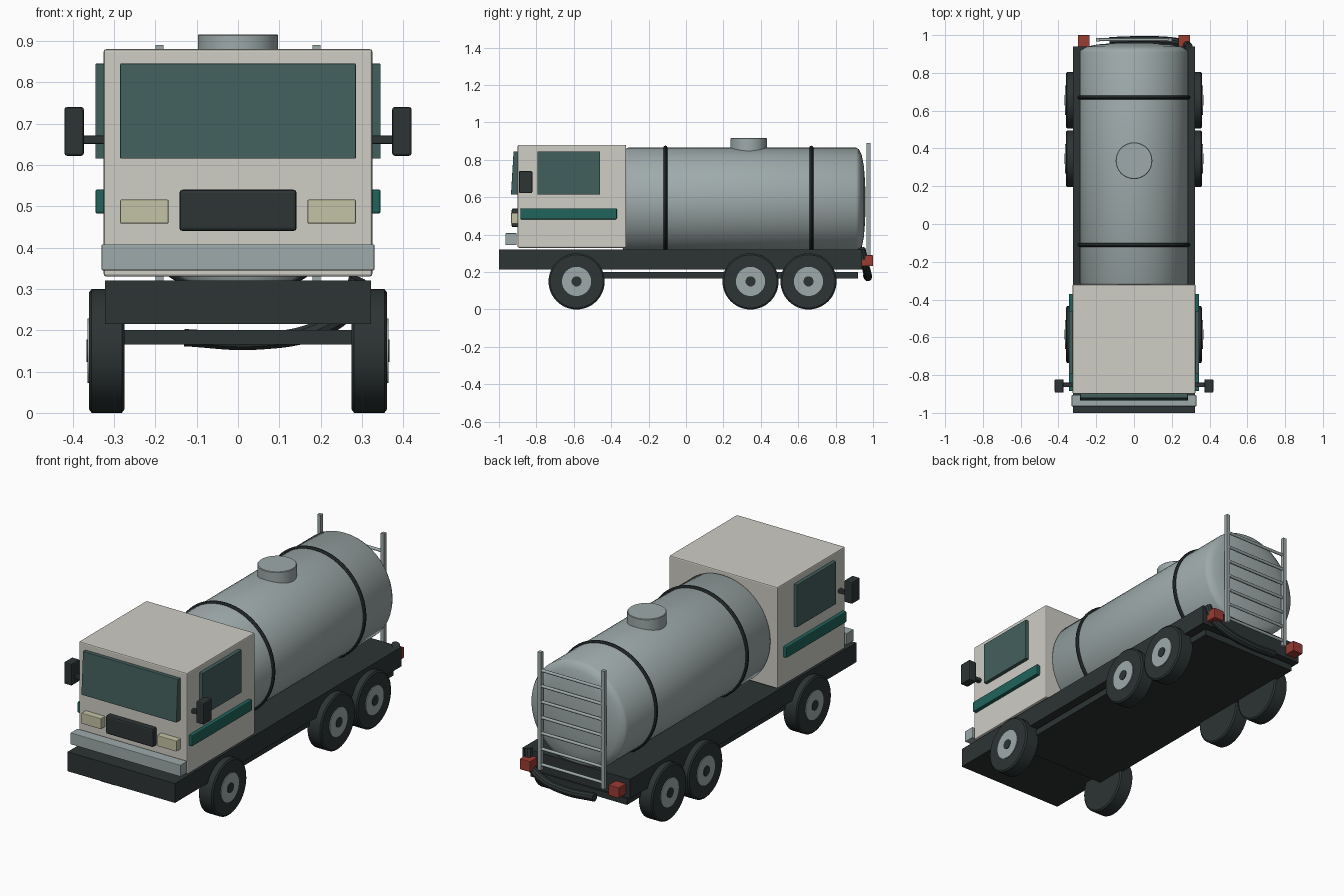
import bpy
import bmesh
from math import radians, pi
from mathutils import Matrix, Vector

if "Cube" in bpy.data.objects:
    bpy.data.objects.remove(bpy.data.objects["Cube"], do_unlink=True)


def material(name, rgb):
    mat = bpy.data.materials.new(name)
    mat.use_nodes = True
    mat.diffuse_color = (*rgb, 1)
    mat.node_tree.nodes["Principled BSDF"].inputs["Base Color"].default_value = (*rgb, 1)
    return mat


CAB = material("cab off white", (0.62, 0.61, 0.56))
STEEL = material("steel grey", (0.34, 0.40, 0.40))
DARK = material("dark rubber", (0.026, 0.034, 0.034))
GLASS = material("tinted glass", (0.055, 0.115, 0.108))
GREEN = material("green stripe", (0.014, 0.125, 0.105))
CREAM = material("lamp cream", (0.55, 0.55, 0.38))
RED = material("tail lamp red", (0.33, 0.045, 0.032))


def smooth(ob, angle=35):
    bpy.ops.object.select_all(action="DESELECT")
    ob.select_set(True)
    bpy.context.view_layer.objects.active = ob
    bpy.ops.object.shade_smooth_by_angle(angle=radians(angle))


def finish(name, bm, mat):
    bmesh.ops.recalc_face_normals(bm, faces=bm.faces)
    mesh = bpy.data.meshes.new(name)
    bm.to_mesh(mesh)
    bm.free()
    mesh.materials.append(mat)
    ob = bpy.data.objects.new(name, mesh)
    bpy.context.collection.objects.link(ob)
    return ob


def box(name, xs, ys, zs, mat, bevel=0.0):
    """Box between low and high limits on each axis."""
    lows, highs = Vector((xs[0], ys[0], zs[0])), Vector((xs[1], ys[1], zs[1]))
    bm = bmesh.new()
    bmesh.ops.create_cube(bm, size=1)
    for v in bm.verts:
        v.co = (lows + highs) / 2 + v.co * (highs - lows)
    if bevel:
        bmesh.ops.bevel(bm, geom=bm.edges[:], offset=bevel, segments=2,
                        profile=0.5, affect="EDGES")
    return finish(name, bm, mat)


def side_box(name, side, xs, ys, zs, mat, bevel=0.0):
    return box(name, sorted(side * x for x in xs), ys, zs, mat, bevel)


def lathe(name, profile, axis, centre, mat, steps=48):
    """Turn (radius, distance along axis) points around an axis."""
    bm = bmesh.new()
    verts = [bm.verts.new((r, 0, h)) for r, h in profile]
    edges = [bm.edges.new(pair) for pair in zip(verts, verts[1:])]
    bmesh.ops.spin(bm, geom=verts + edges, axis=(0, 0, 1), cent=(0, 0, 0),
                   angle=2 * pi, steps=steps)
    bmesh.ops.remove_doubles(bm, verts=bm.verts, dist=0.0001)
    turn = Vector((0, 0, 1)).rotation_difference(Vector(axis)).to_matrix().to_4x4()
    bm.transform(Matrix.Translation(centre) @ turn)
    ob = finish(name, bm, mat)
    smooth(ob)
    return ob


# Chassis
box("chassis_deck", (-0.322, 0.322), (-1, 0.94), (0.215, 0.32), DARK)
box("lower_frame", (-0.29, 0.29), (-0.6, 0.92), (0.165, 0.2), DARK)

# Cab
box("cab", (-0.325, 0.325), (-0.9, -0.32), (0.33, 0.88), CAB, 0.006)
box("front_bumper", (-0.33, 0.33), (-0.965, -0.905), (0.345, 0.408), STEEL, 0.003)
box("grille", (-0.142, 0.142), (-0.932, -0.895), (0.44, 0.54), DARK, 0.008)

# Raked windscreen, leaning back towards the roof
screen = box("windscreen", (-0.285, 0.285), (-0.922, -0.9), (0.615, 0.845), GLASS, 0.002)
for v in screen.data.vertices:
    v.co.y -= 0.06 * (0.845 - v.co.z) if v.co.y < -0.91 else 0

# Cab fittings on both sides
for side, label in ((1, "left"), (-1, "right")):
    side_box(label + "_headlight", side, (0.168, 0.285), (-0.935, -0.895),
             (0.458, 0.516), CREAM, 0.003)
    side_box(label + "_window", side, (0.32, 0.345), (-0.795, -0.46),
             (0.615, 0.845), GLASS, 0.002)
    side_box(label + "_stripe", side, (0.32, 0.345), (-0.885, -0.37),
             (0.482, 0.541), GREEN, 0.005)
    side_box(label + "_mirror_arm", side, (0.32, 0.385), (-0.863, -0.84),
             (0.65, 0.671), DARK, 0.004)
    side_box(label + "_mirror", side, (0.373, 0.42), (-0.893, -0.822),
             (0.622, 0.74), DARK, 0.006)
    side_box(label + "_tail_lamp", side, (0.235, 0.297), (0.935, 1.0),
             (0.232, 0.29), RED, 0.003)

# Wheels with hub discs and axle caps
for side, label in ((1, "left"), (-1, "right")):
    for y, place in ((-0.585, "front"), (0.345, "middle"), (0.655, "rear")):
        name = label + "_" + place
        axis, centre = (side, 0, 0), (0, y, 0.15)
        lathe(name + "_tyre", [(0, 0.275), (0.142, 0.275), (0.15, 0.281),
                               (0.15, 0.354), (0.142, 0.36), (0, 0.36)], axis, centre, DARK)
        lathe(name + "_hub", [(0.078, 0.34), (0.078, 0.364), (0, 0.364)],
              axis, centre, STEEL, 32)
        lathe(name + "_axle_cap", [(0.027, 0.35), (0.027, 0.367), (0, 0.367)],
              axis, centre, DARK, 24)

# Tank with shallow domed ends
R, MID, HALF = 0.288, 0.3, 0.61
dome = [(R, 0), (0.28, 0.014), (0.25, 0.029), (0.19, 0.041), (0.1, 0.048), (0, 0.05)]
ends = [(r, HALF + h) for r, h in dome]
lathe("tank", [(r, -h) for r, h in reversed(ends)] + ends, (0, 1, 0),
      (0, MID, 0.577), STEEL, 64)
lathe("tank_hatch", [(0.097, 0.8), (0.097, 0.913), (0.094, 0.916), (0, 0.916)],
      (0, 0, 1), (0, 0.335, 0), STEEL)

# Straps around the tank
for y, label in ((-0.11, "front"), (0.67, "rear")):
    bpy.ops.mesh.primitive_torus_add(
        major_radius=R, minor_radius=0.011, major_segments=64, minor_segments=10,
        location=(0, y, 0.577), rotation=(pi / 2, 0, 0))
    strap = bpy.context.object
    strap.name = label + "_tank_strap"
    strap.data.materials.append(DARK)
    smooth(strap)

# Rear ladder
for side, label in ((1, "left"), (-1, "right")):
    side_box(label + "_ladder_rail", side, (0.18, 0.2), (0.966, 0.986), (0.25, 0.89), STEEL)
for i in range(7):
    lathe("ladder_rung", [(0, -0.19), (0.008, -0.19), (0.008, 0.19), (0, 0.19)],
          (1, 0, 0), (0, 0.976, 0.28 + 0.085 * i), STEEL, 12)

# Drain hose drooping behind the deck
curve = bpy.data.curves.new("drain_hose", "CURVE")
curve.dimensions = "3D"
curve.bevel_depth = 0.022
curve.bevel_resolution = 3
curve.use_fill_caps = True
path = [(-0.13, 0.968, 0.182), (0.05, 0.973, 0.174), (0.19, 0.968, 0.2),
        (0.265, 0.955, 0.25), (0.29, 0.938, 0.325)]
spline = curve.splines.new("BEZIER")
spline.bezier_points.add(len(path) - 1)
for point, co in zip(spline.bezier_points, path):
    point.co = co
    point.handle_left_type = point.handle_right_type = "AUTO"
curve.materials.append(DARK)
hose = bpy.data.objects.new("drain_hose", curve)
bpy.context.collection.objects.link(hose)
bpy.ops.object.select_all(action="DESELECT")
hose.select_set(True)
bpy.context.view_layer.objects.active = hose
bpy.ops.object.convert(target="MESH")
smooth(bpy.context.object)
